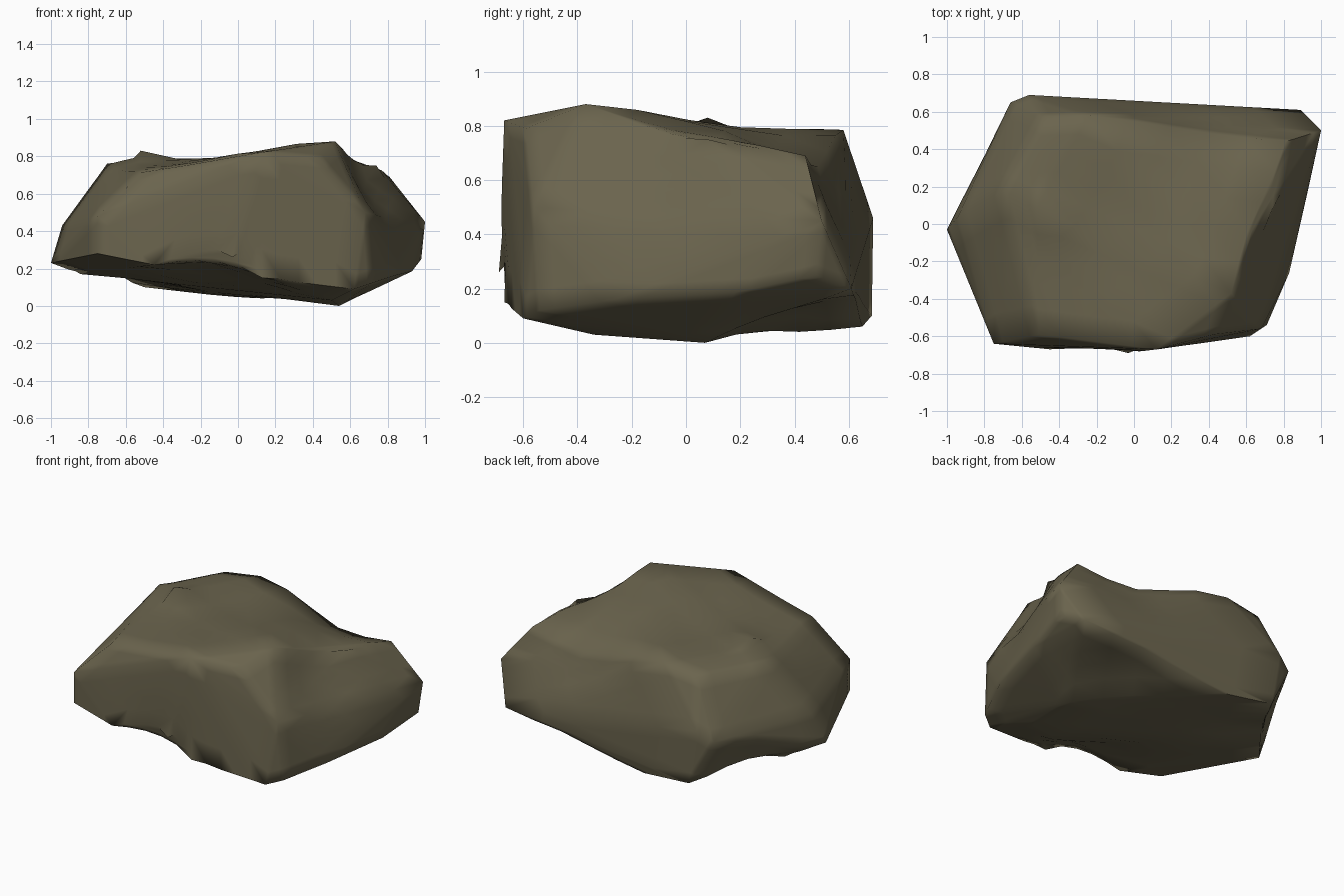
import bpy, bmesh, math
from mathutils import Vector

if "Cube" in bpy.data.objects:
    bpy.data.objects.remove(bpy.data.objects["Cube"])

# Corner points of the boulder, grouped by height
top = [(.12, -.67, .82), (.43, -.59, .79), (.52, -.37, .88), (.74, .08, .75),
       (.81, .44, .69), (-.52, .08, .83), (-.7, .18, .76), (-.51, -.59, .715),
       (-.24, .58, .785), (-.49, .57, .75)]
middle = [(-1, -.03, .23), (-.94, .04, .43), (-.91, -.21, .25),
          (-.75, -.64, .28), (-.75, -.64, .48), (-.03, -.69, .26),
          (.68, -.56, .5), (1, .5, .45), (.98, .48, .25),
          (.89, .61, .2), (-.56, .69, .46), (-.66, .65, .4)]
bottom = [(.54, .07, 0), (.5, -.34, .03), (.13, -.67, .15), (-.45, -.67, .22),
          (.62, -.6, .09), (.71, -.54, .12), (.83, -.26, .16), (.93, .18, .185),
          (.13, .22, .06), (-.15, .65, .06), (-.5, .685, .1), (-.84, .17, .17)]

# Hull of the points
bm = bmesh.new()
for p in top + middle + bottom:
    bm.verts.new(p)
hull = bmesh.ops.convex_hull(bm, input=bm.verts)
loose = {g for g in hull["geom_interior"] + hull["geom_unused"]
         if isinstance(g, bmesh.types.BMVert)}
bmesh.ops.delete(bm, geom=list(loose), context='VERTS')
corners = {tuple(round(c, 4) for c in v.co) for v in bm.verts}

# Finer flat faces, so that hollows can be pressed in between the corners
bmesh.ops.subdivide_edges(bm, edges=bm.edges[:], cuts=4, use_grid_fill=True)
bmesh.ops.triangulate(bm, faces=bm.faces[:])
free = [v for v in bm.verts if tuple(round(c, 4) for c in v.co) not in corners]

# Shallow worn hollows: centre, radius, push
dents = [((-.2, -.05, .83), .65, (0, 0, -.06)),      # top
         ((.42, .53, .73), .45, (0, -.01, -.08)),    # back right rim
         ((.7, -.12, .68), .38, (-.045, 0, -.03)),   # right face
         ((-.12, -.6, .16), .42, (0, .02, .06)),     # under the front
         ((-.68, .35, .14), .35, (.01, 0, .05)),     # under the left
         ((.45, .4, .06), .4, (0, 0, .04))]          # under the back
for centre, radius, push in dents:
    for v in free:
        d = (v.co - Vector(centre)).length / radius
        if d < 1:
            v.co += Vector(push) * (1 - d * d) ** 2
bmesh.ops.recalc_face_normals(bm, faces=bm.faces[:])

mesh = bpy.data.meshes.new("boulder")
bm.to_mesh(mesh)
bm.free()
boulder = bpy.data.objects.new("boulder", mesh)
bpy.context.collection.objects.link(boulder)

# Stone colour and smooth shading
stone = bpy.data.materials.new("olive_brown_stone")
stone.diffuse_color = (.145, .127, .075, 1)
stone.use_nodes = True
stone.node_tree.nodes["Principled BSDF"].inputs["Base Color"].default_value = stone.diffuse_color
mesh.materials.append(stone)
bpy.context.view_layer.objects.active = boulder
boulder.select_set(True)
bpy.ops.object.shade_smooth_by_angle(angle=math.radians(75))
